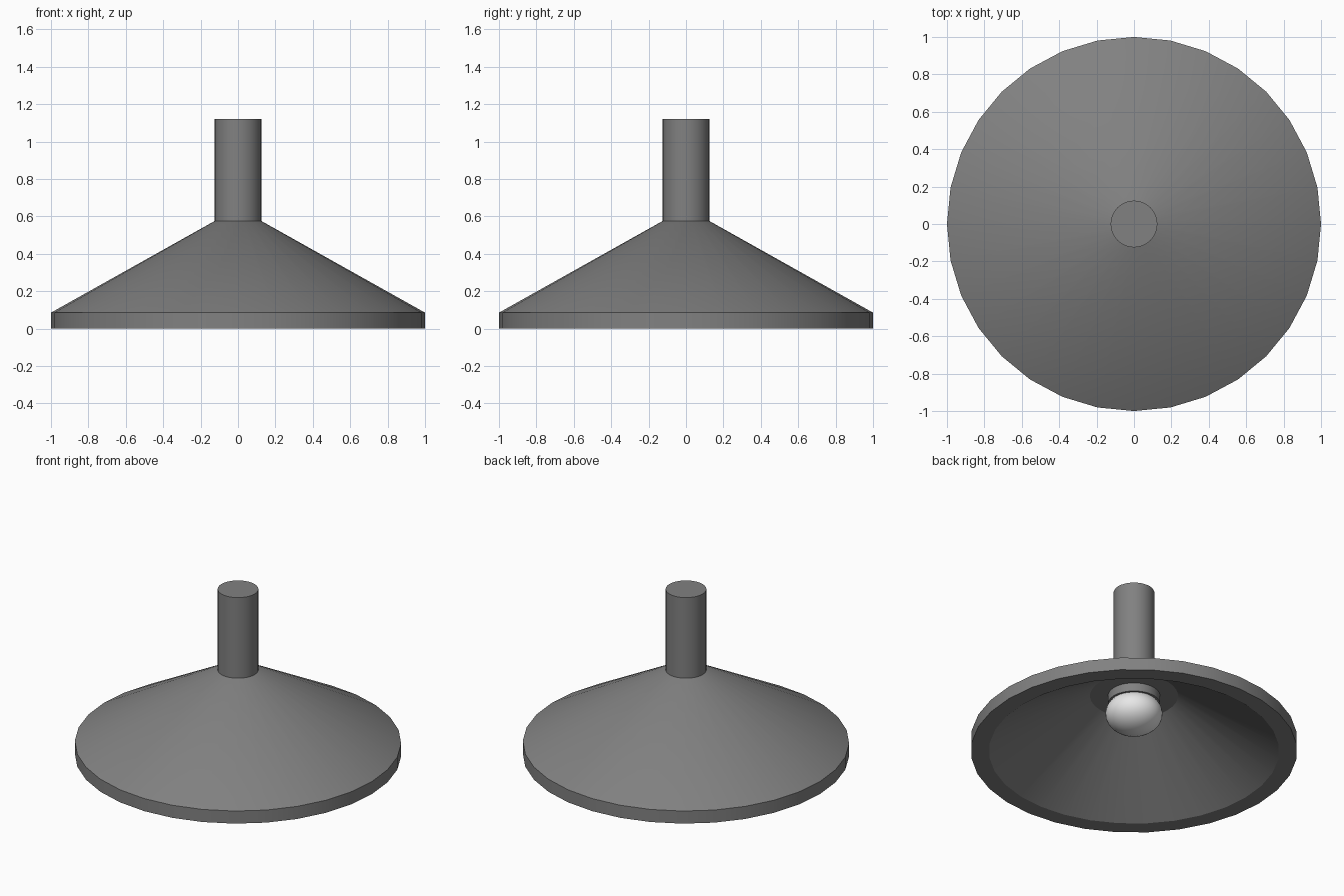
import bpy, bmesh, math

cube = bpy.data.objects.get("Cube")
if cube:
    bpy.data.objects.remove(cube, do_unlink=True)

SIDES = 32


def material(name, rgb):
    m = bpy.data.materials.new(name)
    m.use_nodes = True
    m.diffuse_color = (*rgb, 1)
    m.node_tree.nodes["Principled BSDF"].inputs["Base Color"].default_value = (*rgb, 1)
    return m


def lathe(name, profile, mat):
    """Revolve (radius, z) points around z; the open ends are capped."""
    bm = bmesh.new()
    rings = []
    for r, z in profile:
        rings.append([bm.verts.new((r * math.cos(2 * math.pi * i / SIDES),
                                    r * math.sin(2 * math.pi * i / SIDES), z))
                      for i in range(SIDES)])
    for a, b in zip(rings, rings[1:]):
        for i in range(SIDES):
            j = (i + 1) % SIDES
            bm.faces.new((a[i], a[j], b[j], b[i]))
    bm.faces.new(rings[0])
    bm.faces.new(rings[-1])
    bmesh.ops.recalc_face_normals(bm, faces=bm.faces)
    mesh = bpy.data.meshes.new(name)
    bm.to_mesh(mesh)
    bm.free()
    mesh.materials.append(mat)
    obj = bpy.data.objects.new(name, mesh)
    bpy.context.collection.objects.link(obj)
    smooth(obj)
    return obj


def smooth(obj):
    bpy.ops.object.select_all(action='DESELECT')
    obj.select_set(True)
    bpy.context.view_layer.objects.active = obj
    bpy.ops.object.shade_smooth_by_angle(angle=math.radians(30))


grey = material("grey metal", (0.22, 0.22, 0.22))
white = material("bulb white", (0.8, 0.8, 0.8))

# Hollow conical shade: inner ceiling, inner cone, flat rim, outer band, outer cone
lathe("shade", [(0.27, 0.39), (0.89, 0.0), (1.0, 0.0), (1.0, 0.085), (0.125, 0.575)], grey)

# Ceiling stem
lathe("stem", [(0.125, 0.57), (0.125, 1.12)], grey)

# Bulb socket under the inner ceiling
lathe("socket", [(0.16, 0.40), (0.16, 0.333)], grey)

# Flattened round bulb
bpy.ops.mesh.primitive_uv_sphere_add(segments=32, ring_count=16, radius=1, location=(0, 0, 0.263))
bulb = bpy.context.object
bulb.name = "bulb"
bulb.scale = (0.175, 0.175, 0.128)
bpy.ops.object.transform_apply(location=False, rotation=False, scale=True)
bulb.data.materials.append(white)
smooth(bulb)
